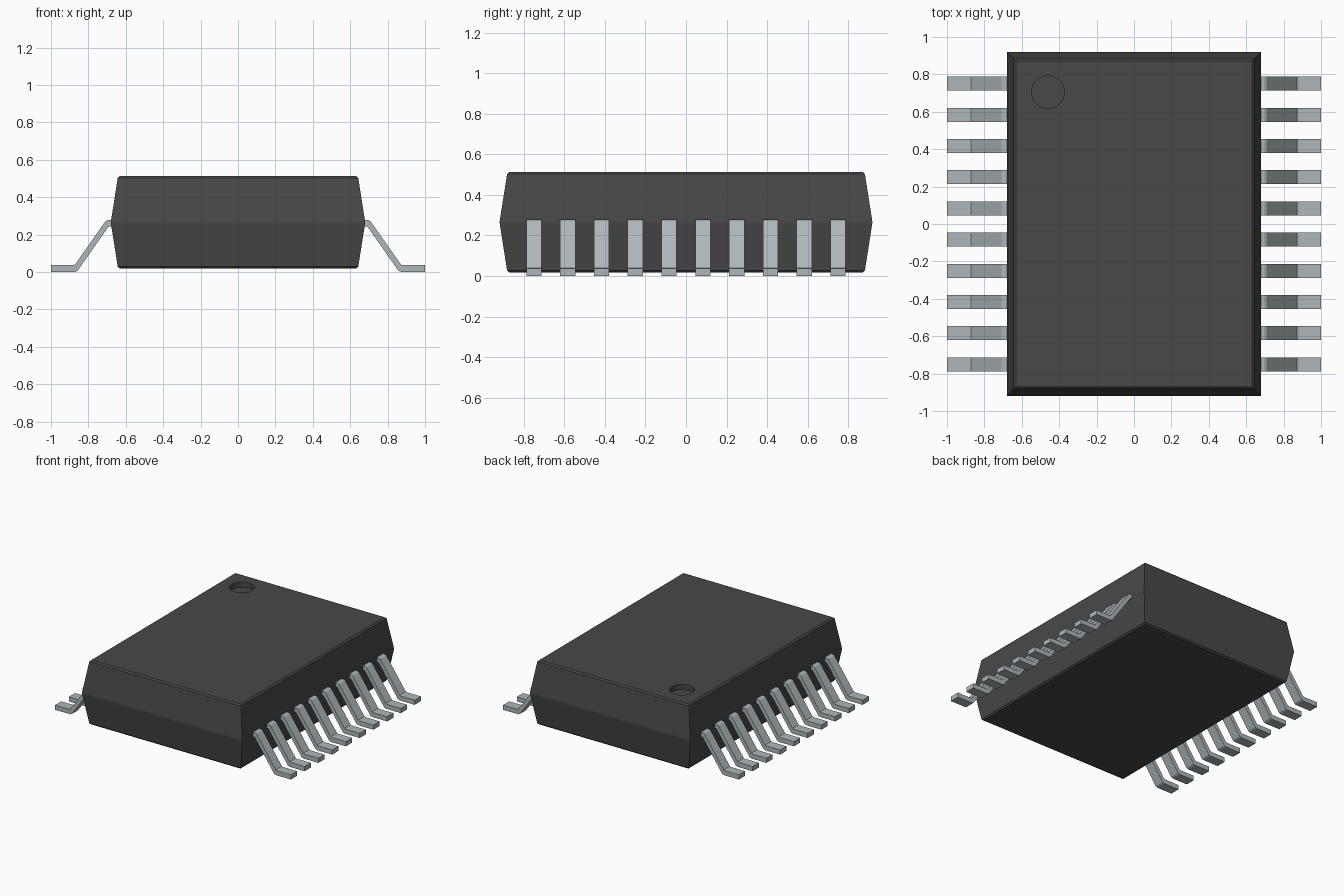
import bpy
import bmesh
import math

if "Cube" in bpy.data.objects:
    bpy.data.objects.remove(bpy.data.objects["Cube"], do_unlink=True)


def make_material(name, rgb, roughness):
    mat = bpy.data.materials.new(name)
    mat.use_nodes = True
    mat.diffuse_color = (*rgb, 1)
    bsdf = mat.node_tree.nodes["Principled BSDF"]
    bsdf.inputs["Base Color"].default_value = (*rgb, 1)
    bsdf.inputs["Roughness"].default_value = roughness
    return mat


def finish(bm, name, mat):
    bmesh.ops.recalc_face_normals(bm, faces=bm.faces)
    mesh = bpy.data.meshes.new(name)
    bm.to_mesh(mesh)
    bm.free()
    mesh.materials.append(mat)
    obj = bpy.data.objects.new(name, mesh)
    bpy.context.collection.objects.link(obj)
    return obj


def select_only(obj):
    bpy.ops.object.select_all(action='DESELECT')
    obj.select_set(True)
    bpy.context.view_layer.objects.active = obj


charcoal = make_material("charcoal_plastic", (0.065, 0.065, 0.065), 0.6)
steel = make_material("pale_steel", (0.42, 0.47, 0.49), 0.4)

# Package body: stacked rectangular rings, widest at the mould seam
HALF_X, HALF_Y = 0.68, 0.92
RINGS = [(0.048, 0.018), (0.037, 0.028), (0.002, 0.25), (0, 0.265),
         (0.002, 0.28), (0.037, 0.503), (0.048, 0.513)]
bm = bmesh.new()
loops = []
for inset, z in RINGS:
    x, y = HALF_X - inset, HALF_Y - inset
    loops.append([bm.verts.new((sx * x, sy * y, z))
                  for sx, sy in ((-1, -1), (1, -1), (1, 1), (-1, 1))])
for low, high in zip(loops, loops[1:]):
    for i in range(4):
        j = (i + 1) % 4
        bm.faces.new((low[i], low[j], high[j], high[i]))
bm.faces.new(loops[0])
bm.faces.new(loops[-1])
body = finish(bm, "package_body", charcoal)

# Round pin-one recess cut into the top
bpy.ops.mesh.primitive_cylinder_add(vertices=40, radius=0.087, depth=0.08,
                                    location=(-0.46, 0.705, 0.513))
cutter = bpy.context.object
cutter.name = "recess_cutter"
cutter.hide_render = True
cutter.data.materials.append(charcoal)
select_only(body)
cut = body.modifiers.new("recess", 'BOOLEAN')
cut.operation = 'DIFFERENCE'
cut.solver = 'EXACT'
cut.object = cutter
bpy.ops.object.modifier_apply(modifier=cut.name)
bpy.data.objects.remove(cutter, do_unlink=True)
select_only(body)
bpy.ops.object.shade_smooth_by_angle(angle=math.radians(25))
body.modifiers.new("even_shading", 'WEIGHTED_NORMAL').keep_sharp = True

# Gull-wing leads: one side profile, extruded across the lead width
PROFILE = [(0.62, 0.278), (0.695, 0.278), (0.708, 0.272), (0.872, 0.039),
           (0.882, 0.036), (1, 0.036), (1, 0), (0.872, 0), (0.858, 0.006),
           (0.694, 0.24), (0.684, 0.244), (0.62, 0.244)]
WIDTH, PITCH, COUNT = 0.075, 0.1667, 10


def make_lead(name, side, y):
    bm = bmesh.new()
    verts = [bm.verts.new((side * x, y - WIDTH / 2, z)) for x, z in PROFILE]
    face = bm.faces.new(verts)
    out = bmesh.ops.extrude_face_region(bm, geom=[face])
    moved = [v for v in out["geom"] if isinstance(v, bmesh.types.BMVert)]
    bmesh.ops.translate(bm, verts=moved, vec=(0, WIDTH, 0))
    return finish(bm, name, steel)


for side, label in ((1, "left"), (-1, "right")):
    for n in range(COUNT):
        make_lead(f"{label}_lead_{n + 1}", side, (n - (COUNT - 1) / 2) * PITCH)
